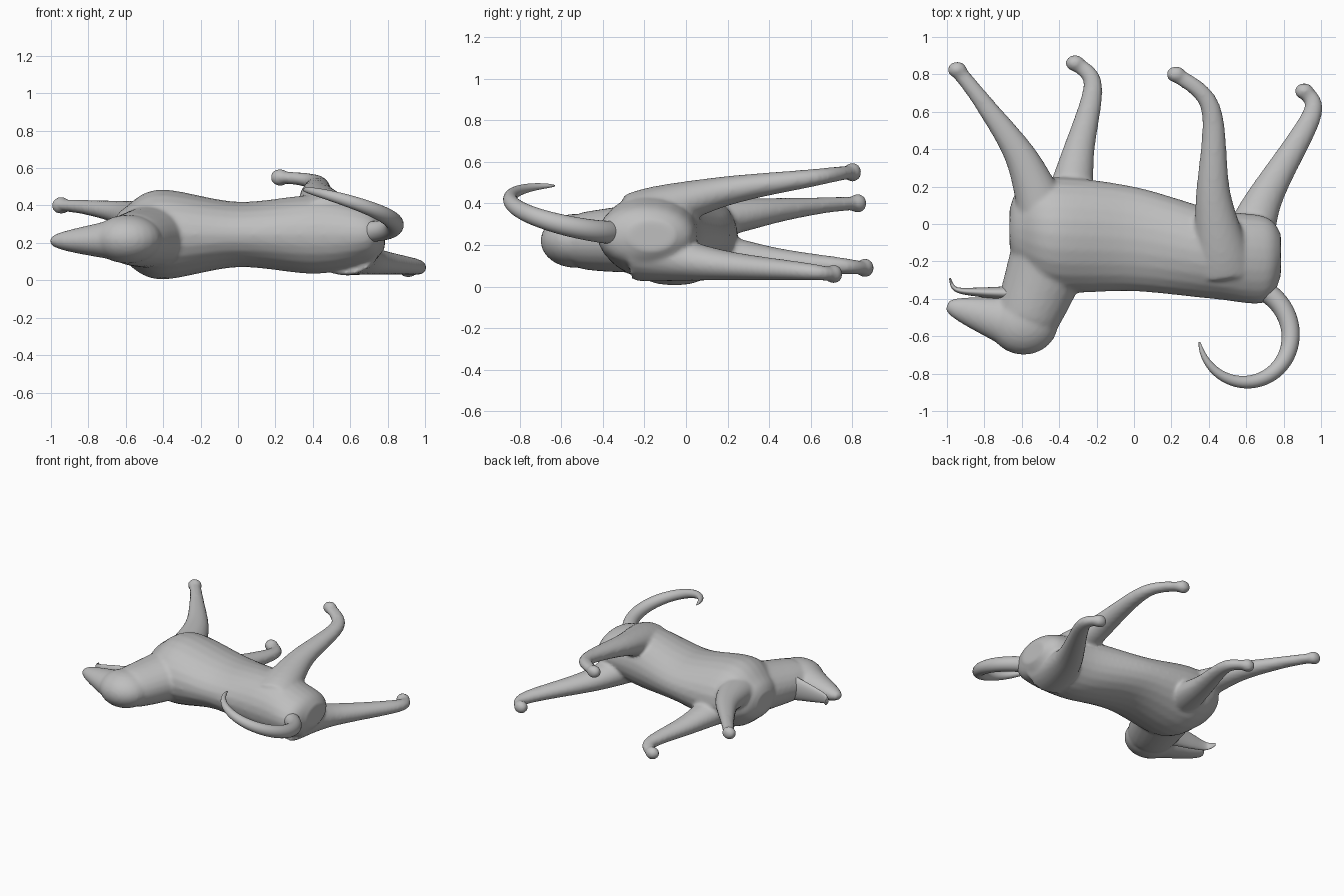
import bpy, bmesh, math
from mathutils import Vector, Matrix

if "Cube" in bpy.data.objects:
    bpy.data.objects.remove(bpy.data.objects["Cube"], do_unlink=True)

grey = bpy.data.materials.new("plain grey")
grey.use_nodes = True
colour = (.52, .52, .52, 1)
grey.diffuse_color = colour
grey.node_tree.nodes["Principled BSDF"].inputs["Base Color"].default_value = colour


def finish(name, bm):
    """Turn a bmesh into a smooth grey object."""
    bmesh.ops.recalc_face_normals(bm, faces=bm.faces)
    mesh = bpy.data.meshes.new(name)
    bm.to_mesh(mesh)
    bm.free()
    mesh.materials.append(grey)
    mesh.shade_smooth()
    obj = bpy.data.objects.new(name, mesh)
    bpy.context.collection.objects.link(obj)
    return obj


def spline(points, steps=8):
    """Catmull-Rom interpolation through tuples of any length."""
    out, n = [], len(points)
    for i in range(n - 1):
        a, b = points[max(i - 1, 0)], points[i]
        c, d = points[i + 1], points[min(i + 2, n - 1)]
        for s in range(steps):
            t = s / steps
            out.append([q + t * (r - p + t * (2 * p - 5 * q + 4 * r - w
                                              + t * (3 * q - p - 3 * r + w))) / 2
                        for p, q, r, w in zip(a, b, c, d)])
    return out + [list(points[-1])]


def loft(name, rows, axis=None, sides=24):
    """Skin ellipses; each row is x, y, z, half width, half height."""
    bm = bmesh.new()
    rings = []
    for i, (x, y, z, w, h) in enumerate(rows):
        before, after = rows[max(i - 1, 0)], rows[min(i + 1, len(rows) - 1)]
        tangent = axis or (Vector(after[:3]) - Vector(before[:3])).normalized()
        side = Vector((0, 0, 1)).cross(tangent).normalized()
        up = tangent.cross(side)
        angles = [k * math.tau / sides for k in range(sides)]
        rings.append([bm.verts.new(Vector((x, y, z)) + side * w * math.cos(a)
                                   + up * h * math.sin(a)) for a in angles])
    for a, b in zip(rings, rings[1:]):
        for k in range(sides):
            j = (k + 1) % sides
            bm.faces.new((a[k], a[j], b[j], b[k]))
    bm.faces.new(rings[0])
    bm.faces.new(rings[-1])
    return finish(name, bm)


def taper(name, path, heights, radii, power=1, flat=.8):
    """Tube over x, y points whose radius and height ease from start to end."""
    (z0, z1), (r0, r1) = heights, radii
    rows, last = [], (len(path) - 1) * 8
    for i, (x, y) in enumerate(spline(path)):
        left = 1 - i / last
        r = r1 + (r0 - r1) * left ** power
        rows.append((x, y, z1 + (z0 - z1) * left ** 2, r, r * flat))
    return loft(name, rows)


def ball(name, centre, size):
    """Ellipsoid with the given half sizes."""
    bm = bmesh.new()
    shape = Matrix.Translation(centre) @ Matrix.Diagonal((*size, 1))
    bmesh.ops.create_uvsphere(bm, u_segments=24, v_segments=14, radius=1, matrix=shape)
    return finish(name, bm)


def leg(name, path, heights, thigh):
    """Tapering leg that ends in a rounded paw."""
    return [taper(name, path, heights, (thigh, .041), 2.3),
            ball(name + "_paw", (*path[-1], heights[1]), (.052, .044, .046))]


# Torso: x, back y, belly y, half height
sections = [(-.665, -.12, .08, .07), (-.61, -.24, .19, .14), (-.42, -.36, .25, .24),
            (0, -.36, .2, .175), (.42, -.4, .08, .21), (.7, -.42, .04, .15),
            (.785, -.28, -.05, .075)]
torso = loft("torso", spline([(x, (a + b) / 2, .245, (b - a) / 2, h)
                              for x, a, b, h in sections]), Vector((1, 0, 0)))

# Neck, skull and upper muzzle
parts = [taper("neck", [(-.42, -.1), (-.57, -.5)], (.25, .22), (.23, .17)),
         ball("skull", (-.59, -.53, .22), (.185, .17, .13)),
         taper("muzzle", [(-.62, -.535), (-1, -.437)], (.22, .21), (.155, .027), .85)]

# Legs from inside the body down to the paw
parts += leg("right_foreleg", [(-.47, .02), (-.6, .35), (-.8, .64), (-.945, .825)], (.3, .4), .16)
parts += leg("left_foreleg", [(-.36, .05), (-.3, .37), (-.22, .74), (-.315, .86)], (.18, .09), .16)
parts += leg("right_hind_leg", [(.48, -.22), (.425, .14), (.41, .62), (.225, .8)], (.32, .55), .18)
parts += leg("left_hind_leg", [(.58, -.2), (.69, .12), (.95, .58), (.91, .71)], (.17, .06), .19)

# Fuse the overlapping masses into one continuous skin
bpy.ops.object.select_all(action='DESELECT')
for part in [torso] + parts:
    part.select_set(True)
bpy.context.view_layer.objects.active = torso
bpy.ops.object.join()
torso.name = torso.data.name = "animal_body"
remesh = torso.modifiers.new("Single skin", 'REMESH')
remesh.mode = 'VOXEL'
remesh.voxel_size = .013
remesh.use_smooth_shade = True
soften = torso.modifiers.new("Soften joins", 'SMOOTH')
soften.iterations = 6

# Thin open lower jaw with an upturned tip
taper("lower_jaw", [(-.66, -.37), (-.82, -.365), (-.95, -.35), (-.985, -.29)],
      (.215, .21), (.04, .005), 1.3, 2.4)

# Tail curling round in a rising arc that widens at both ends
tail = []
for i in range(41):
    t = i / 40
    angle = math.radians(75 - 255 * t)
    reach = .215 + .22 * (t - .6) ** 2
    r = .056 * math.sqrt(1.005 - t)
    tail.append((.6 + reach * math.cos(angle), -.63 + reach * math.sin(angle),
                 .26 + .225 * t * t * (3 - 2 * t), r, r))
loft("tail", tail)
